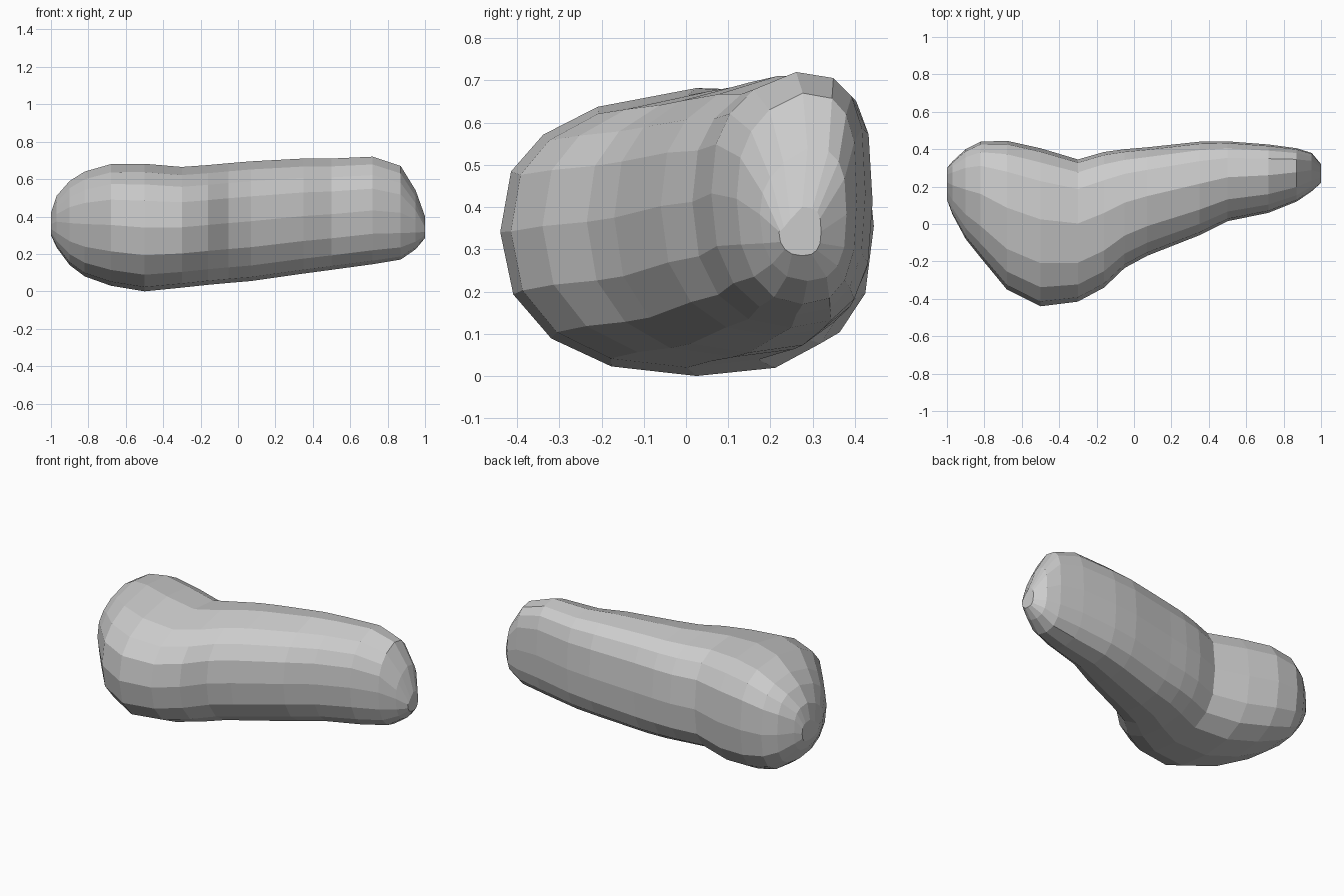
import bpy, bmesh, math

if "Cube" in bpy.data.objects:
    bpy.data.objects.remove(bpy.data.objects["Cube"])

# Cross-sections along the length: x, y min, y max, z min, z max
SECTIONS = [
    (-1.00, .13, .30, .30, .42), (-.97, .05, .335, .235, .51),
    (-.90, -.08, .40, .14, .59), (-.82, -.18, .44, .08, .64),
    (-.68, -.35, .445, .03, .68), (-.50, -.44, .405, 0, .682),
    (-.30, -.415, .345, .02, .665), (-.16, -.34, .385, .035, .675),
    (-.05, -.235, .40, .045, .685), (.07, -.17, .41, .055, .695),
    (.35, -.06, .44, .095, .71), (.50, .015, .442, .115, .71),
    (.72, .06, .425, .145, .72), (.87, .12, .405, .17, .67),
    (.95, .175, .38, .225, .54), (1.00, .22, .32, .285, .40),
]
SIDES = 16


def section_point(a):
    # Rounded-square section, fuller at the top back, softer at the lower front
    c, s = math.cos(a), math.sin(a)
    n = (3.1 if c > 0 else 2.8) if s > 0 else (2.7 if c > 0 else 2.3)
    u = math.copysign(abs(c) ** (2 / n), c) if abs(c) > 1e-6 else 0
    w = math.copysign(abs(s) ** (2 / n), s) if abs(s) > 1e-6 else 0
    return u, w


def ring(bm, x, y0, y1, z0, z1):
    verts = []
    for i in range(SIDES):
        u, w = section_point(2 * math.pi * i / SIDES)
        u += .1 * (1 - abs(u))          # crest sits slightly toward the back
        y = (y0 + y1) / 2 + u * (y1 - y0) / 2
        z = (z0 + z1) / 2 + w * (z1 - z0) / 2
        if w > 0:                       # the top falls off toward the front
            z -= .06 * max(0, -u) * w
        verts.append(bm.verts.new((x, y, z)))
    return verts


# Lobed stone body: loft between the rings, cap both ends
bm = bmesh.new()
rings = [ring(bm, *s) for s in SECTIONS]
for a, b in zip(rings, rings[1:]):
    for i in range(SIDES):
        j = (i + 1) % SIDES
        bm.faces.new((a[i], a[j], b[j], b[i]))
bm.faces.new(rings[0])
bm.faces.new(rings[-1])
bmesh.ops.recalc_face_normals(bm, faces=bm.faces)

mesh = bpy.data.meshes.new("stone_body")
bm.to_mesh(mesh)
bm.free()
body = bpy.data.objects.new("stone_body", mesh)
bpy.context.collection.objects.link(body)
